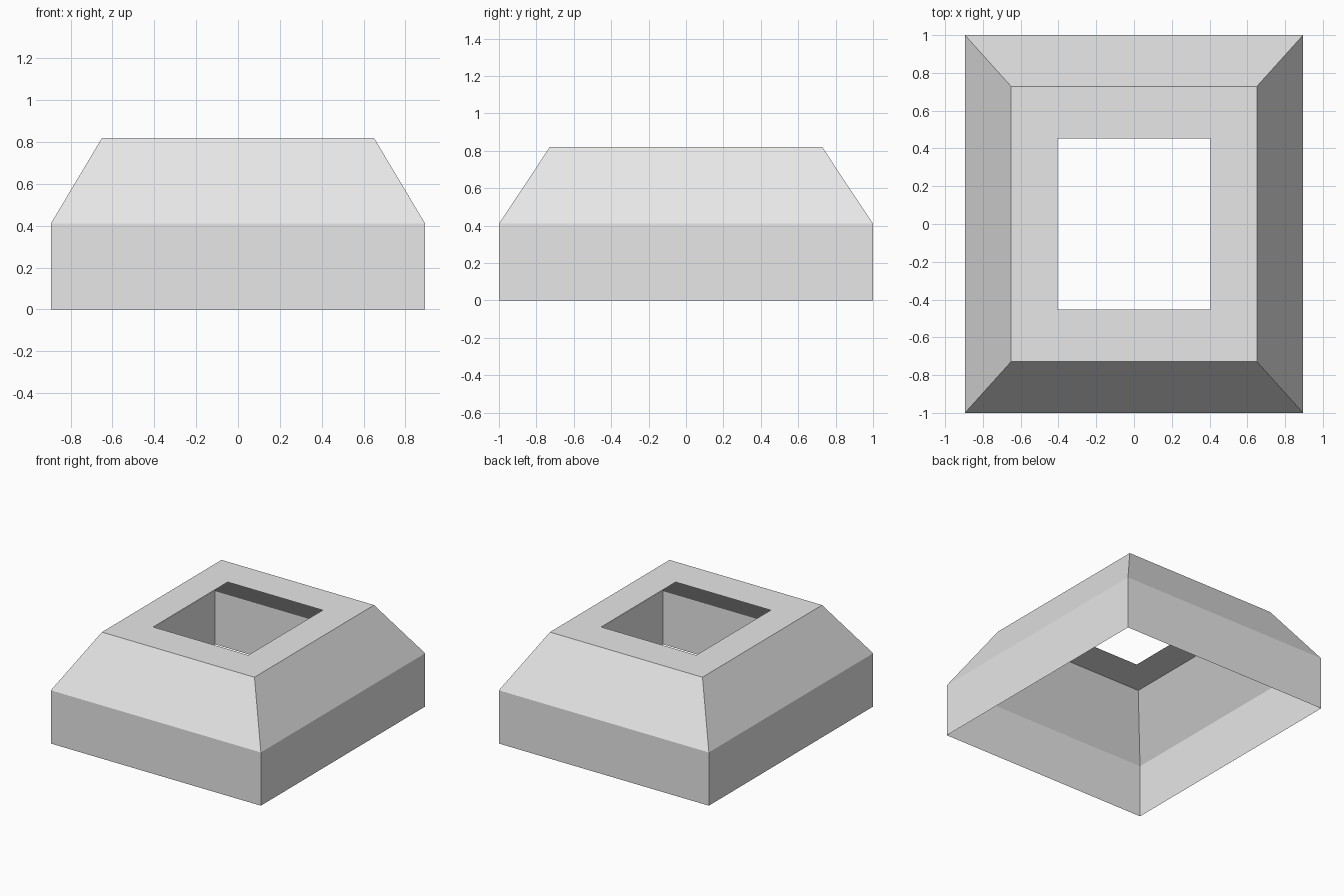
import bpy
import bmesh

cube = bpy.data.objects.get("Cube")
if cube:
    bpy.data.objects.remove(cube, do_unlink=True)

# Plain grey material
grey = bpy.data.materials.new("light_grey")
grey.use_nodes = True
color = (0.8, 0.8, 0.8, 1)
grey.diffuse_color = color
grey.node_tree.nodes["Principled BSDF"].inputs["Base Color"].default_value = color

# Rectangular rings (half width, half depth, height), from the open base to the opening
rings = [(0.895, 1.0, 0.0), (0.895, 1.0, 0.41), (0.65, 0.728, 0.82), (0.405, 0.453, 0.82)]
corners = [(-1, -1), (1, -1), (1, 1), (-1, 1)]

# Thin hollow shell: upright walls, sloped shoulders and a flat rim
bm = bmesh.new()
loops = [[bm.verts.new((sx * w, sy * d, z)) for sx, sy in corners] for w, d, z in rings]
for lower, upper in zip(loops, loops[1:]):
    for i in range(4):
        j = (i + 1) % 4
        bm.faces.new((lower[i], lower[j], upper[j], upper[i]))

mesh = bpy.data.meshes.new("hollow_frame")
bm.to_mesh(mesh)
bm.free()
mesh.materials.append(grey)
bpy.context.collection.objects.link(bpy.data.objects.new("hollow_frame", mesh))
